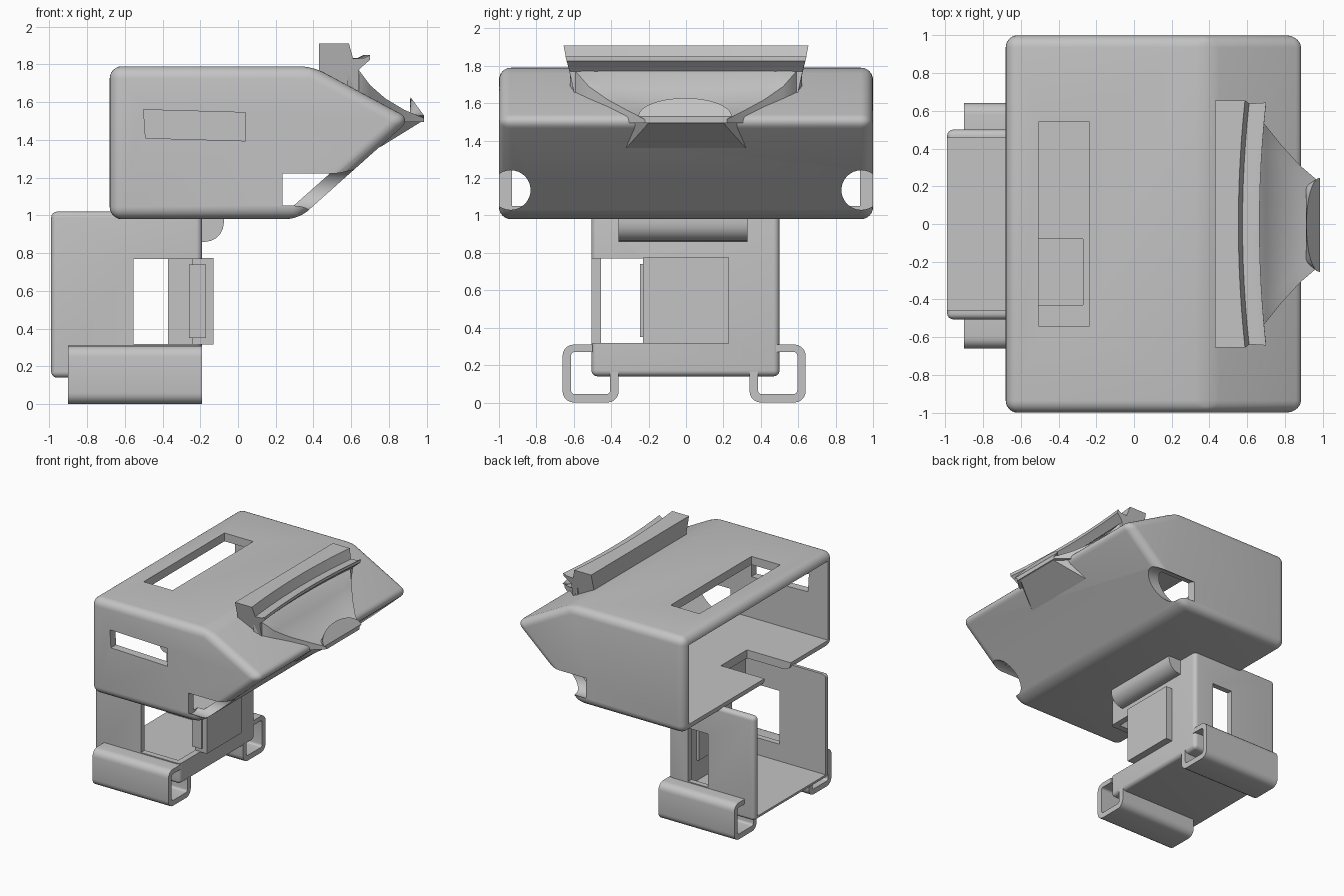
import bpy, bmesh, math
from mathutils import Vector

cube = bpy.data.objects.get("Cube")
if cube:
    bpy.data.objects.remove(cube, do_unlink=True)

grey = bpy.data.materials.new("plain_grey")
grey.use_nodes = True
grey.diffuse_color = (0.55, 0.55, 0.55, 1)
grey.node_tree.nodes["Principled BSDF"].inputs["Base Color"].default_value = (0.55, 0.55, 0.55, 1)


def finish(name, bm):
    bmesh.ops.recalc_face_normals(bm, faces=bm.faces)
    mesh = bpy.data.meshes.new(name)
    bm.to_mesh(mesh)
    bm.free()
    mesh.materials.append(grey)
    ob = bpy.data.objects.new(name, mesh)
    bpy.context.collection.objects.link(ob)
    return ob


def loft(name, rings, bevel=0):
    """Closed solid through matching rings of points."""
    bm = bmesh.new()
    rows = [[bm.verts.new(p) for p in ring] for ring in rings]
    n = len(rows[0])
    for a, b in zip(rows, rows[1:]):
        for i in range(n):
            j = (i + 1) % n
            bm.faces.new((a[i], a[j], b[j], b[i]))
    bm.faces.new(rows[0])
    bm.faces.new(rows[-1])
    if bevel:
        bmesh.ops.recalc_face_normals(bm, faces=bm.faces)
        bmesh.ops.bevel(bm, geom=bm.edges[:], offset=bevel, segments=6,
                        profile=0.5, affect='EDGES', clamp_overlap=True)
    return finish(name, bm)


def prism(name, pts, axis, lo, hi, bevel=0):
    """Extrude an (x, z) outline along y, or a (y, z) outline along x."""
    place = {'y': lambda p, t: (p[0], t, p[1]), 'x': lambda p, t: (t, p[0], p[1])}[axis]
    return loft(name, [[place(p, t) for p in pts] for t in (lo, hi)], bevel)


def box(name, x, y, z, bevel=0):
    return prism(name, [(x[0], z[0]), (x[1], z[0]), (x[1], z[1]), (x[0], z[1])],
                 'y', y[0], y[1], bevel)


def hull(name, pts):
    bm = bmesh.new()
    for p in pts:
        bm.verts.new(p)
    res = bmesh.ops.convex_hull(bm, input=bm.verts[:])
    loose = [v for v in bm.verts if not v.link_faces]
    bmesh.ops.delete(bm, geom=loose, context='VERTS')
    return finish(name, bm)


def fillet(pts, radii, steps=5):
    """Round the corners of a 2D outline."""
    out = []
    for i, (p, r) in enumerate(zip(pts, radii)):
        p, a, b = Vector(p), Vector(pts[i - 1]), Vector(pts[(i + 1) % len(pts)])
        if not r:
            out.append(tuple(p))
            continue
        u, v = (a - p).normalized() * r, (b - p).normalized() * r
        for k in range(steps + 1):
            t = k / steps * math.pi / 2
            out.append(tuple(p + u * (1 - math.sin(t)) + v * (1 - math.cos(t))))
    return out


def cut(ob, cutters):
    for c in cutters:
        c.hide_render = True
        mod = ob.modifiers.new("cut", 'BOOLEAN')
        mod.operation, mod.solver, mod.object = 'DIFFERENCE', 'EXACT', c
        bpy.context.view_layer.objects.active = ob
        bpy.ops.object.modifier_apply(modifier=mod.name)
        bpy.data.objects.remove(c, do_unlink=True)


def smooth(ob):
    bpy.ops.object.select_all(action='DESELECT')
    ob.select_set(True)
    bpy.context.view_layer.objects.active = ob
    bpy.ops.object.shade_smooth_by_angle(angle=math.radians(30))


# Head: rounded wedge-nosed shell, open at the back
head = prism("head_shell", [(-0.68, 0.98), (0.32, 0.98), (0.915, 1.51), (0.394, 1.79), (-0.68, 1.79)],
             'y', -1, 1, 0.065)
cutters = [
    prism("head_cavity", [(-1, 1.05), (0.293, 1.05), (0.794, 1.495), (0.375, 1.72), (-1, 1.72)],
          'y', -0.93, 0.93),
    box("roof_window", (-0.505, -0.235), (-0.54, 0.54), (1.6, 1.9)),
    prism("side_slit", [(-0.49, 1.41), (0.04, 1.395), (0.04, 1.545), (-0.5, 1.56)], 'y', -1.1, -0.85),
    box("floor_slot", (-0.8, -0.27), (-0.43, -0.08), (0.9, 1.1)),
]
for side in (-1, 1):
    ring = [(side * 0.937 + 0.106 * math.cos(k * math.tau / 32), 1.136 + 0.106 * math.sin(k * math.tau / 32))
            for k in range(32)]
    cutters.append(prism("corner_hole", ring, 'x', 0.235, 1.2))
cut(head, cutters)
smooth(head)

# Body: tray-like shell open at the back and top
body = box("body_shell", (-0.99, -0.19), (-0.505, 0.5), (0.14, 1.02), 0.032)
cut(body, [
    box("body_cavity", (-1.2, -0.24), (-0.455, 0.455), (0.175, 1.2)),
    box("corner_window", (-0.555, -0.1), (-0.6, -0.23), (0.318, 0.77)),
    box("side_window", (-0.555, -0.37), (0.4, 0.6), (0.318, 0.77)),
])
smooth(body)

# Chest plate with its backing block, and the rounded bracket under the head
box("chest_plate", (-0.2, -0.13), (-0.23, 0.23), (0.315, 0.775))
box("chest_backing", (-0.26, -0.17), (-0.245, 0.2), (0.35, 0.74))
smooth(prism("neck_bracket",
             fillet([(-0.21, 0.86), (-0.075, 0.86), (-0.075, 1.0), (-0.21, 1.0)], [0, 0.1, 0, 0]),
             'y', -0.36, 0.33))

# Feet: C-section rails along both sides
rail = fillet([(0.49, 0.31), (0.65, 0.31), (0.65, 0.0), (0.35, 0.0), (0.35, 0.165),
               (0.395, 0.165), (0.395, 0.045), (0.605, 0.045), (0.605, 0.27), (0.49, 0.27)],
              [0, 0.06, 0.06, 0.06, 0, 0, 0.02, 0.02, 0.02, 0])
for side, label in ((1, "left"), (-1, "right")):
    smooth(prism(label + "_foot_rail", [(side * y - 0.01, z) for y, z in rail], 'x', -0.9, -0.19))

# Visor: flared block with a bowed front face and a lip
visor = [(0.43, 1.70), (0.64, 1.64), (0.64, 1.77), (0.66, 1.79), (0.70, 1.825),
         (0.70, 1.85), (0.67, 1.835), (0.61, 1.83), (0.588, 1.91), (0.43, 1.91)]
rings = []
for k in range(13):
    t = k / 6 - 1
    bow = -0.035 * (1 - t * t)
    rings.append([(x + (bow if x > 0.5 else 0),
                   t * ((0.6 if 0.6 < x and z > 1.7 else 0.595) + max(0, z - 1.68) * 0.26), z)
                  for x, z in visor])
smooth(loft("visor_block", rings))

# Scoop: concave sheet narrowing from the visor to the beak
stations = [(0.58, 0.62, 1.80), (0.64, 0.59, 1.77), (0.70, 0.52, 1.69), (0.78, 0.42, 1.62),
            (0.88, 0.31, 1.56), (0.985, 0.22, 1.515)]
rings = []
for x, half, z in stations:
    ts = [k / 5 - 1 for k in range(11)]
    top = [(x, t * half, z - 0.015 * (1 - t * t) * (x < 0.9)) for t in ts]
    rings.append(top + [(x, half, 1.495), (x, -half, 1.495)])
smooth(loft("scoop", rings))

# Beak underside and the upright curved flap at the tip
hull("beak_underside", [(x, s * y, z) for s in (-1, 1) for x, y, z in
                        ((0.985, 0.19, 1.505), (0.75, 0.32, 1.36), (0.72, 0.3, 1.46), (0.9, 0.27, 1.51))])
arc = [k * math.pi / 16 for k in range(17)]
hull("beak_flap", [(0.985 - 0.072 * math.sin(a), 0.25 * math.cos(a) - 0.005, 1.53 + 0.098 * math.sin(a))
                   for a in arc] + [(0.91, 0.2, 1.525), (0.91, -0.2, 1.525), (0.985, 0.2, 1.505), (0.985, -0.2, 1.505)])
